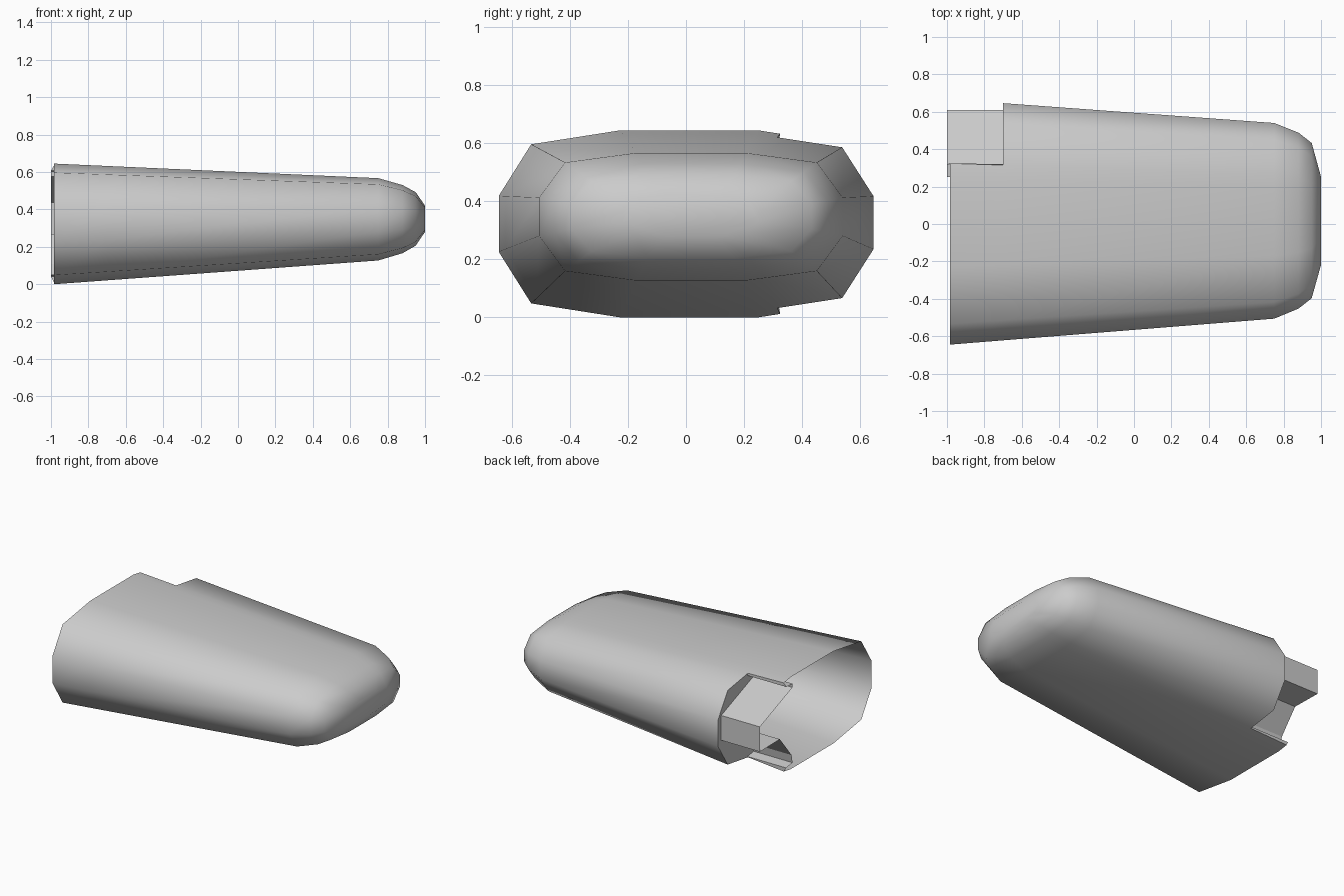
import bpy, bmesh

cube = bpy.data.objects.get("Cube")
if cube:
    bpy.data.objects.remove(cube, do_unlink=True)

grey = bpy.data.materials.new("plain_grey")
grey.use_nodes = True
grey.diffuse_color = (0.6, 0.6, 0.6, 1)
grey.node_tree.nodes["Principled BSDF"].inputs["Base Color"].default_value = (0.6, 0.6, 0.6, 1)


def finish(bm, name, smooth):
    """Turn a bmesh into a named object."""
    bmesh.ops.recalc_face_normals(bm, faces=bm.faces[:])
    for f in bm.faces:
        f.smooth = smooth
    mesh = bpy.data.meshes.new(name)
    bm.to_mesh(mesh)
    bm.free()
    mesh.materials.append(grey)
    obj = bpy.data.objects.new(name, mesh)
    bpy.context.collection.objects.link(obj)


# Cross-section quarter, as fractions of half width and half height
QUARTER = [(0.36, 1.0), (0.83, 0.85), (1.0, 0.3)]


def section(cy, cz, hy, hz):
    """Twelve-sided outline plus two notch points; starts at the upper notch."""
    right = QUARTER + [(y, -z) for y, z in reversed(QUARTER)]
    pts = right + [(-y, -z) for y, z in right]
    (ay, az), (by, bz) = QUARTER[:2]
    notch = (ay + 0.25 * (by - ay), az + 0.25 * (bz - az))
    pts = [notch] + pts[1:5] + [(notch[0], -notch[1])] + pts[5:] + pts[:1]
    return [(cy + y * hy, cz + z * hz) for y, z in pts]


# Stations along the shell: x, centre y, centre z, half width, half height
STATIONS = [
    (-0.985, 0.011, 0.3225, 0.656, 0.3225),
    (-0.70, 0.012, 0.3265, 0.634, 0.3057),
    (0.75, 0.017, 0.347, 0.523, 0.22),
    (0.88, 0.018, 0.348, 0.470, 0.182),
    (0.95, 0.018, 0.349, 0.415, 0.143),
    (1.0, 0.017, 0.35, 0.235, 0.07),
]
NOTCH_END = 5   # index of the lower notch point

# Tapered hollow shell with a rounded end and a notched back corner
bm = bmesh.new()
rings = []
for x, *dims in STATIONS:
    rings.append([bm.verts.new((x, y, z)) for y, z in section(*dims)])
for k, (a, b) in enumerate(zip(rings, rings[1:])):
    n = len(a)
    for i in range(n):
        if k == 0 and i < NOTCH_END:
            continue
        j = (i + 1) % n
        bm.faces.new((a[i], a[j], b[j], b[i]))
bm.faces.new(rings[-1])
loose = [v for v in bm.verts if not v.link_faces]
bmesh.ops.delete(bm, geom=loose, context='VERTS')
finish(bm, "shell", True)

# Recessed panel in the notch, with a small rail above and below
PANEL = [(0.32, 0.607), (0.25, 0.603), (0.25, 0.577), (0.61, 0.438),
         (0.61, 0.264), (0.39, 0.268), (0.26, 0.107), (0.25, 0.05), (0.32, 0.04)]
outer = section(*STATIONS[0][1:])
inner = section(*STATIONS[1][1:])
bm = bmesh.new()
front = [bm.verts.new((-1.0, y, z)) for y, z in PANEL]
back = [bm.verts.new((-0.7, y, z)) for y, z in PANEL]
for i in range(len(PANEL) - 1):
    bm.faces.new((front[i], front[i + 1], back[i + 1], back[i]))
# Lips joining the rails to the shell edge
for idx, p in ((0, 0), (NOTCH_END, -1)):
    a = bm.verts.new((-0.985, *outer[idx]))
    b = bm.verts.new((-0.7, *inner[idx]))
    bm.faces.new((a, b, back[p], front[p]))
finish(bm, "corner_panel", False)

# Wall closing the gap between shell and panel at the notch
bm = bmesh.new()
loop = inner[:NOTCH_END + 1] + PANEL[::-1]
bm.faces.new([bm.verts.new((-0.7, y, z)) for y, z in loop])
bmesh.ops.triangulate(bm, faces=bm.faces[:])
finish(bm, "notch_wall", False)
